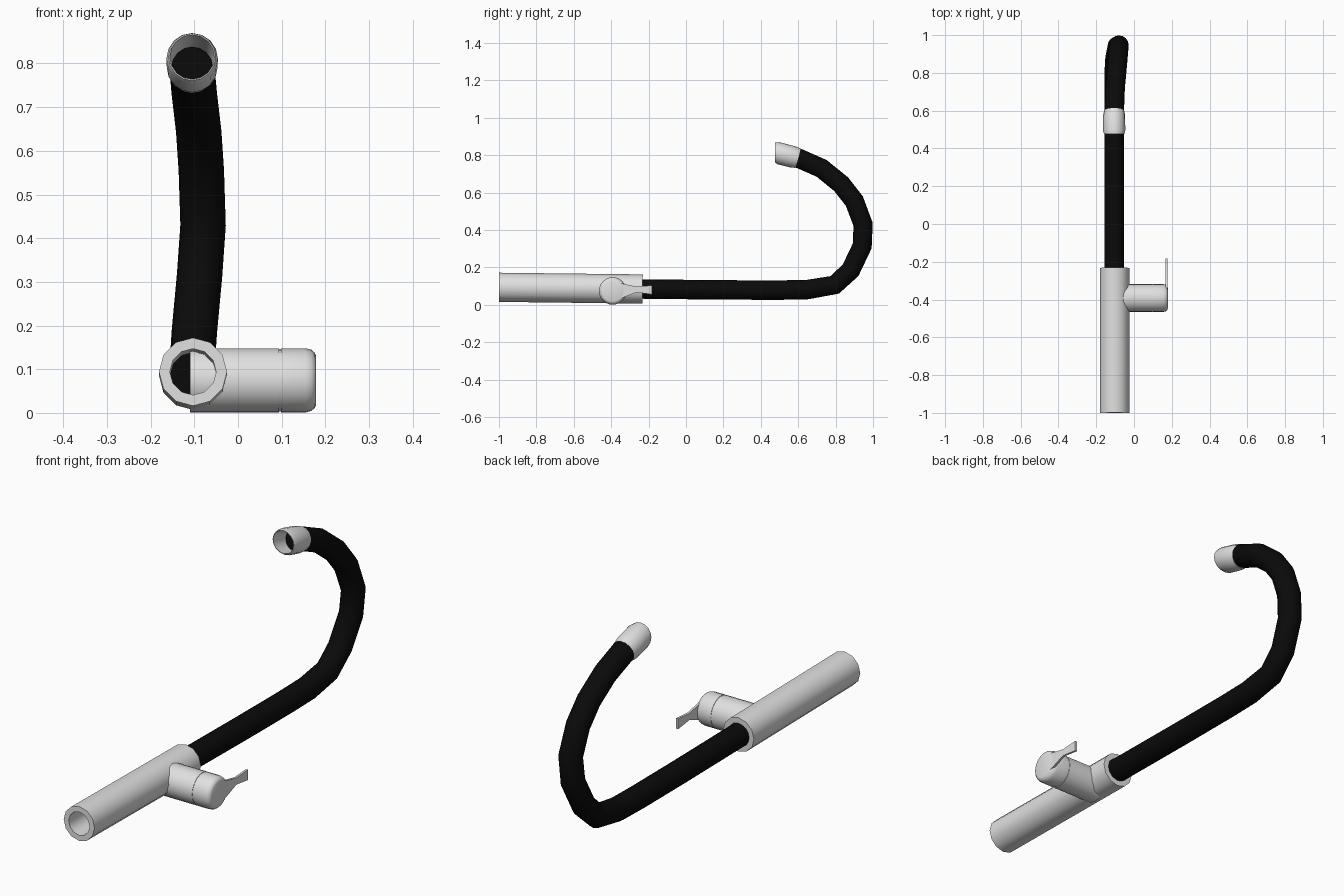
import bpy
import bmesh
import math
from mathutils import Vector

default = bpy.data.objects.get("Cube")
if default:
    bpy.data.objects.remove(default, do_unlink=True)


def material(name, rgb, rough):
    mat = bpy.data.materials.new(name)
    mat.use_nodes = True
    mat.diffuse_color = (*rgb, 1)
    bsdf = mat.node_tree.nodes["Principled BSDF"]
    bsdf.inputs["Base Color"].default_value = (*rgb, 1)
    bsdf.inputs["Roughness"].default_value = rough
    return mat


silver = material("pale silver", (0.75, 0.75, 0.75), 0.4)
black = material("black rubber", (0.003, 0.003, 0.003), 0.7)


def finish(name, bm, mat, angle=35):
    bmesh.ops.recalc_face_normals(bm, faces=bm.faces)
    mesh = bpy.data.meshes.new(name)
    bm.to_mesh(mesh)
    bm.free()
    mesh.materials.append(mat)
    obj = bpy.data.objects.new(name, mesh)
    bpy.context.collection.objects.link(obj)
    bpy.ops.object.select_all(action="DESELECT")
    obj.select_set(True)
    bpy.context.view_layer.objects.active = obj
    bpy.ops.object.shade_smooth_by_angle(angle=math.radians(angle))
    return obj


def loft(name, rings, sides, mat, closed=False, angle=35):
    """Skin circles given as (centre, normal, radius); closed joins last to first."""
    bm = bmesh.new()
    loops = []
    for centre, normal, radius in rings:
        n = Vector(normal).normalized()
        ref = Vector((0, 0, 1)) if abs(n.x) > 0.9 else Vector((1, 0, 0))
        u = (ref - n * ref.dot(n)).normalized()
        v = n.cross(u)
        loops.append([bm.verts.new(Vector(centre) + radius * (
            u * math.cos(2 * math.pi * i / sides) + v * math.sin(2 * math.pi * i / sides)))
            for i in range(sides)])
    pairs = list(zip(loops, loops[1:]))
    if closed:
        pairs.append((loops[-1], loops[0]))
    else:
        bm.faces.new(loops[0])
        bm.faces.new(loops[-1])
    for a, b in pairs:
        for i in range(sides):
            j = (i + 1) % sides
            bm.faces.new((a[i], a[j], b[j], b[i]))
    return finish(name, bm, mat, angle)


# Hollow main body, tilted very slightly
front, back = Vector((-0.103, -1, 0.094)), Vector((-0.103, -0.232, 0.085))
axis = back - front
loft("body_tube", [(front, axis, 0.078), (back, axis, 0.078),
                   (back, axis, 0.053), (front, axis, 0.053)], 12, silver, closed=True)

# Bent flexible hose
path = [Vector(p) for p in (
    (-0.105, -0.33, 0.086), (-0.105, 0.2, 0.08), (-0.105, 0.5, 0.079),
    (-0.105, 0.65, 0.082), (-0.105, 0.795, 0.107), (-0.1, 0.88, 0.185),
    (-0.088, 0.942, 0.315), (-0.08, 0.947, 0.43), (-0.084, 0.9, 0.555),
    (-0.09, 0.83, 0.645), (-0.1, 0.725, 0.73), (-0.105, 0.6, 0.785),
    (-0.105, 0.56, 0.793))]
hose_rings = []
for i, p in enumerate(path):
    before = (p - path[i - 1]).normalized() if i else Vector()
    after = (path[i + 1] - p).normalized() if i + 1 < len(path) else Vector()
    hose_rings.append((p, before + after, 0.052 if i < len(path) - 1 else 0.046))
loft("hose", hose_rings, 16, black, angle=50)

# Hollow nozzle with an upright mouth
slope = (0, -1, 0.27)
tip, root = (-0.105, 0.477, 0.815), (-0.105, 0.6, 0.784)
loft("nozzle", [(tip, (0, -1, 0), 0.054), ((-0.105, 0.495, 0.811), (0, -1, 0.1), 0.059),
                ((-0.105, 0.575, 0.79), slope, 0.058), (root, slope, 0.053),
                (root, slope, 0.046), (tip, (0, -1, 0), 0.051)], 16, silver, closed=True)

# Side valve: stem, groove and rounded cap
profile = [(-0.11, 0.0735), (0.094, 0.0735), (0.094, 0.0715), (0.098, 0.0715),
           (0.098, 0.0735), (0.155, 0.0735), (0.168, 0.07), (0.176, 0.063), (0.179, 0.055)]
loft("valve_handle", [((x, -0.392, 0.0745), (1, 0, 0), r) for x, r in profile], 24, silver)

# Thin lever blade, waisted in the middle
outline = [(-0.4, 0.02), (-0.342, 0.037), (-0.265, 0.067), (-0.183, 0.056),
           (-0.183, 0.104), (-0.265, 0.098), (-0.342, 0.114), (-0.4, 0.13)]
bm = bmesh.new()
face = bm.faces.new([bm.verts.new((0.168, y, z)) for y, z in outline])
moved = bmesh.ops.extrude_face_region(bm, geom=[face])["geom"]
bmesh.ops.translate(bm, vec=(0.01, 0, 0),
                    verts=[g for g in moved if isinstance(g, bmesh.types.BMVert)])
finish("lever", bm, silver)
